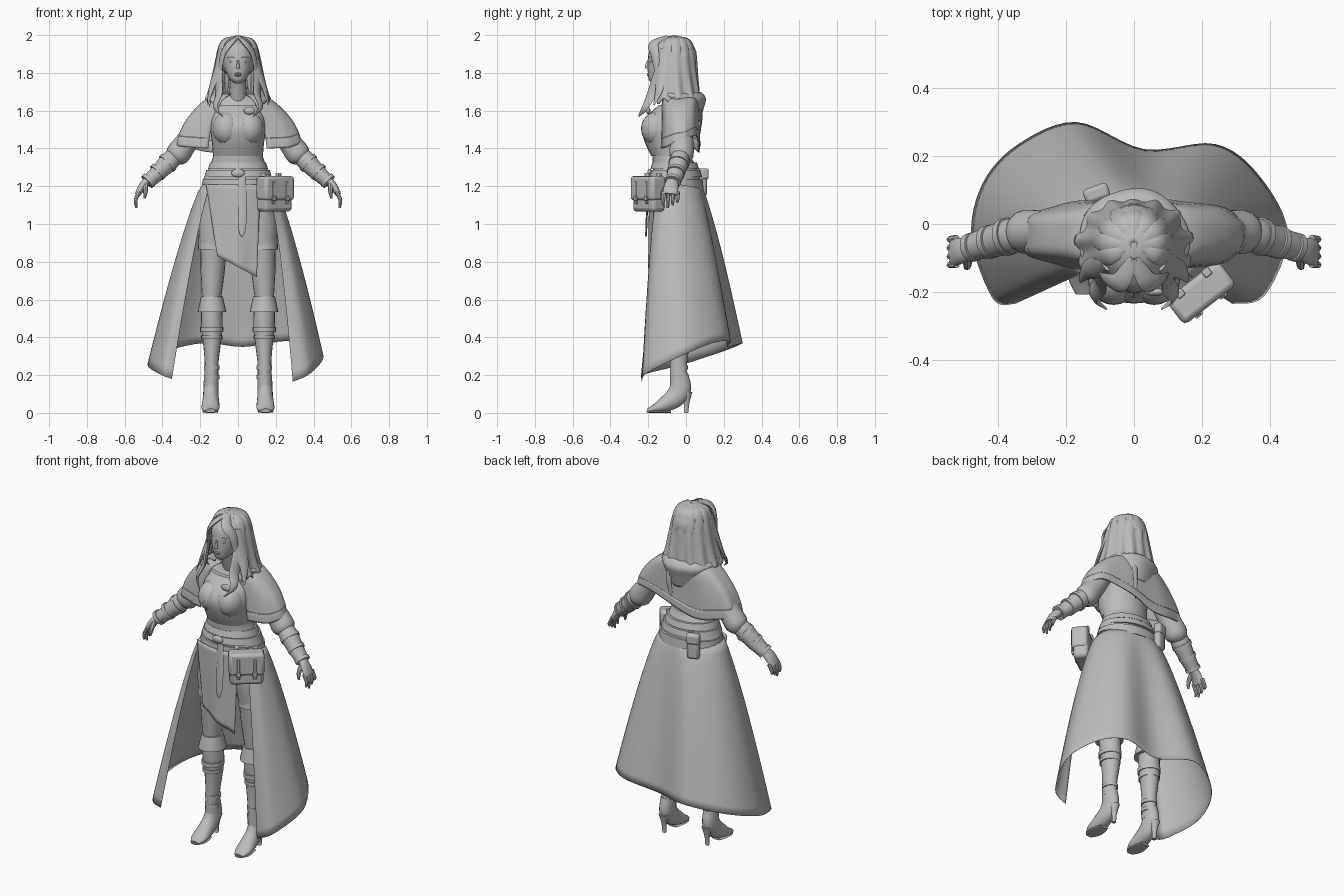
import bpy, bmesh, math, random
from mathutils import Vector, Matrix

random.seed(4)
if "Cube" in bpy.data.objects:
    bpy.data.objects.remove(bpy.data.objects["Cube"])

clay = bpy.data.materials.new("plain grey")
clay.use_nodes = True
GREY = (.5, .5, .5, 1)
clay.diffuse_color = GREY
clay.node_tree.nodes["Principled BSDF"].inputs["Base Color"].default_value = GREY
X, Z = Vector((1, 0, 0)), Vector((0, 0, 1))
SIDES = (("left", 1), ("right", -1))
parts = []


def finish(name, bm):
    bmesh.ops.recalc_face_normals(bm, faces=bm.faces)
    mesh = bpy.data.meshes.new(name)
    bm.to_mesh(mesh)
    bm.free()
    mesh.materials.append(clay)
    obj = bpy.data.objects.new(name, mesh)
    bpy.context.collection.objects.link(obj)
    parts.append(obj)
    return obj


def spline(points, t):
    """Smooth curve through tuples of any length, t from 0 to 1."""
    last = len(points) - 1
    i = min(int(t * last), last - 1)
    f = t * last - i
    a, b, c, d = (points[max(0, min(last, i + k))] for k in (-1, 0, 1, 2))
    return [q + f / 2 * (r - p + f * (2*p - 5*q + 4*r - s + f * (3 * (q - r) + s - p)))
            for p, q, r, s in zip(a, b, c, d)]


def tube(name, points, side=X, axis=None, mirror=1, seg=18, sub=4):
    """Closed tube through (x, y, z, radius along side, other radius)."""
    count = (len(points) - 1) * sub
    rows = [spline(points, k / count) for k in range(count + 1)]
    centres = [Vector(row[:3]) for row in rows]
    bm = bmesh.new()
    rings = []
    for k, row in enumerate(rows):
        along = axis or (centres[min(k + 1, count)] - centres[max(k - 1, 0)]).normalized()
        a = (side - along * side.dot(along)).normalized()
        b = along.cross(a)
        ring = []
        for j in range(seg):
            t = math.tau * j / seg
            p = centres[k] + a * math.cos(t) * row[3] + b * math.sin(t) * row[4]
            ring.append(bm.verts.new((p.x * mirror, p.y, p.z)))
        rings.append(ring)
    for low, high in zip(rings, rings[1:]):
        for j in range(seg):
            n = (j + 1) % seg
            bm.faces.new((low[j], low[n], high[n], high[j]))
    bm.faces.new(rings[0])
    bm.faces.new(rings[-1])
    return finish(name, bm)


def sheet(name, shape, across, down, thick=.004):
    """Cloth from shape(u, v), given a little thickness."""
    bm = bmesh.new()
    grid = [[bm.verts.new(shape(i / across, j / down)) for i in range(across + 1)]
            for j in range(down + 1)]
    for top, low in zip(grid, grid[1:]):
        for i in range(across):
            bm.faces.new((top[i], top[i + 1], low[i + 1], low[i]))
    obj = finish(name, bm)
    obj.modifiers.new("thickness", "SOLIDIFY").thickness = thick
    return obj


def ball(name, place, size):
    bm = bmesh.new()
    bmesh.ops.create_uvsphere(bm, u_segments=24, v_segments=14, radius=1,
                              matrix=Matrix.Translation(place) @ Matrix.Diagonal((*size, 1)))
    return finish(name, bm)


def box(name, place, size, turn=0, bevel=.01):
    bm = bmesh.new()
    bmesh.ops.create_cube(bm, size=1, matrix=Matrix.Translation(place)
                          @ Matrix.Rotation(turn, 4, "Z") @ Matrix.Diagonal((*size, 1)))
    obj = finish(name, bm)
    mod = obj.modifiers.new("soft edges", "BEVEL")
    mod.width, mod.segments = bevel, 2
    return obj


def band(name, x, y, low, high, wide, deep, flare=0, mirror=1):
    """Upright ring around a limb or the waist, flared at the bottom."""
    return tube(name, [(x, y, low, wide + flare, deep + flare), (x, y, high, wide, deep)],
                axis=Z, mirror=mirror, seg=24, sub=2)


# Torso, with a fitted bodice
tube("torso", [(0, -.05, 1.08, .15, .11), (0, -.05, 1.22, .185, .125), (0, -.06, 1.3, .152, .115),
               (0, -.08, 1.38, .13, .1), (0, -.08, 1.5, .145, .115), (0, -.06, 1.58, .165, .1),
               (0, -.04, 1.64, .13, .07), (0, -.05, 1.69, .05, .05)], axis=Z, seg=28)
tube("bodice", [(0, -.08, 1.36, .132, .104), (0, -.095, 1.43, .138, .122), (0, -.108, 1.5, .146, .126),
                (0, -.1, 1.56, .14, .113), (0, -.07, 1.63, .12, .075)], axis=Z, seg=28)
tube("neck", [(0, -.05, 1.64, .055, .05), (0, -.08, 1.72, .044, .046), (0, -.1, 1.8, .045, .05)])
band("shirt_hem", 0, -.06, 1.29, 1.325, .148, .118, .012)
band("upper_belt", 0, -.055, 1.25, 1.285, .168, .13, .01)
band("lower_belt", 0, -.05, 1.18, 1.235, .188, .138, .006)
ball("belt_buckle", (0, -.193, 1.27), (.035, .012, .022))
tube("belt_tail", [(.02, -.195, 1.25, .02, .005), (.024, -.205, 1.1, .023, .005),
                   (.022, -.21, .98, .02, .005), (.02, -.212, .935, .006, .004)], seg=8)

# Head and face
tube("head", [(0, -.155, 1.745, .018, .025), (0, -.145, 1.765, .042, .052),
              (0, -.125, 1.8, .062, .077), (0, -.115, 1.84, .074, .088), (0, -.1, 1.89, .082, .1),
              (0, -.085, 1.94, .075, .1), (0, -.08, 1.98, .04, .05)], axis=Z, seg=28)
tube("nose", [(0, -.197, 1.87, .005, .006), (0, -.208, 1.837, .008, .009),
              (0, -.206, 1.825, .012, .008)], seg=10)
for k, lip in enumerate(("lower_lip", "upper_lip")):
    ball(lip, (0, -.196, 1.787 + k * .009), (.019, .01, .006))

# Hair: a scalp, a flowing shell of strands, and loose locks
ball("hair_cap", (0, -.064, 1.885), (.104, .122, .113))
FALL = [(.01, 1.998), (.075, 1.975), (.108, 1.905), (.12, 1.82), (.127, 1.73), (.132, 1.65)]


def hair_shell(u, v):
    t = math.radians(125) * (2 * u - 1)
    r, z = spline(FALL, v)
    strand = math.sin(t * 13 + 2 * v)
    r += .04 * v ** 3 * abs(math.sin(t)) + .005 * v * strand
    return (r * math.sin(t), -.062 + r * math.cos(t), z + .015 * v ** 4 * strand)


sheet("hair_shell", hair_shell, 90, 18)


def lock(name, path, width, side=X, mirror=1):
    last = len(path) - 1
    fat = [width * (1 - .9 * (k / last) ** 2) * (.5 if k == 0 else 1) for k in range(last + 1)]
    return tube(name, [(*p, w, w * .35) for p, w in zip(path, fat)], side, mirror=mirror, seg=8)


for k in range(9):
    t = math.radians(-112 + 28 * k)
    s, c = math.sin(t), math.cos(t)
    tip = random.uniform(-.03, .02)
    out = .126 + .04 * abs(s)
    path = [(r * s, -.062 + r * c, z) for r, z in
            ((.03, 1.988), (.08, 1.966), (.109, 1.89), (.121, 1.78), (out, 1.64 + tip))]
    lock("hair_lock", path, .03, Vector((c, -s, 0)))
OUTWARD = Vector((.5, .85, 0))
for side, m in SIDES:
    lock(side + "_fringe", [(.004, -.1, 1.992), (.04, -.17, 1.957), (.08, -.165, 1.9),
                            (.098, -.152, 1.8), (.12, -.155, 1.7)], .032, OUTWARD, m)
    lock(side + "_front_lock", [(.09, -.13, 1.87), (.104, -.148, 1.77), (.1, -.18, 1.69),
                                (.12, -.215, 1.62), (.08, -.25, 1.57)], .04, OUTWARD, m)
    lock(side + "_cheek_lock", [(.085, -.12, 1.93), (.105, -.13, 1.82), (.14, -.14, 1.72),
                                (.16, -.17, 1.63)], .042, OUTWARD, m)
lock("trailing_lock", [(.04, .05, 1.72), (.06, .08, 1.6), (.05, .075, 1.5), (.04, .06, 1.42)], .02)

# Shoulder cape with its lopsided hem, and the lowered hood
HEM = [(z,) for z in (1.4, 1.41, 1.42, 1.4, 1.38, 1.44, 1.47, 1.44, 1.41, 1.4)]
DRAPE = [(.075, .07, 0), (.175, .1, .12), (.265, .103, .45), (.312, .105, .75), (.33, .108, 1)]


def cape(u, v):
    t = math.radians(152) * (2 * u - 1)
    wide, deep, drop = spline(DRAPE, v)
    low = spline(HEM, u)[0]
    ripple = 1 + .02 * v * math.sin(9 * t)
    # Squared-off outline, so the cloth passes around the sleeves
    c = math.copysign(abs(math.cos(t)) ** .6, math.cos(t))
    return (wide * math.sin(t) * ripple, -.033 + deep * c * ripple,
            1.69 + (low - 1.69) * drop)


HOOD = [(.09, 1.69), (.125, 1.7), (.155, 1.665), (.142, 1.61), (.122, 1.54)]


def hood(u, v):
    t = math.radians(125) * (2 * u - 1)
    r, z = spline(HOOD, v)
    r *= 1 + .03 * math.sin(5 * t) * v
    return (r * math.sin(t) * 1.05, -.05 + r * math.cos(t),
            z + .09 * v * v * (1 - math.cos(t)) - .02 * v * math.sin(t) ** 2)


sheet("shoulder_cape", cape, 64, 16)
sheet("cape_trim", lambda u, v: cape(u, .8 + .2 * v), 64, 3, .007)
sheet("lowered_hood", hood, 40, 16, .006)
ball("cape_clasp", (.06, -.2, 1.6), (.03, .012, .02))

# Long open skirt and the slanted front panel
SKIRT_HEM = [(-.35, -.235, .18), (-.415, -.22, .205), (-.478, -.04, .25), (-.445, .12, .3),
             (-.34, .235, .34), (-.17, .3, .37), (.03, .22, .35), (.24, .235, .38),
             (.37, .14, .37), (.453, -.03, .3), (.385, -.21, .21), (.29, -.235, .165)]


def skirt(u, v):
    t = math.radians(130) * (2 * u - 1)
    x, y, z = spline(SKIRT_HEM, u)
    f = v ** (.8 - max(0, u - .8))
    top = (.19 * math.sin(t), -.055 + .135 * math.cos(t))
    return (top[0] + (x - top[0]) * f, top[1] + (y - top[1]) * f, 1.21 + (z - 1.21) * v)


def panel(u, v):
    x = (-.17 + .06 * v) * (1 - u) + (.12 - .02 * v) * u
    y = -.195 + 1.6 * x * x + .006 * v * math.sin(u * 9)
    return (x, y, 1.21 + (-.38 - .11 * u) * v)


sheet("long_skirt", skirt, 66, 20, .002)
sheet("front_panel", panel, 20, 16)

for side, m in SIDES:
    ball(side + "_bust", (m * .06, -.158, 1.505), (.076, .08, .088))
    ball(side + "_eye", (m * .033, -.184, 1.862), (.016, .01, .008))
    tube(side + "_brow", [(.014, -.197, 1.88, .002, .003), (.036, -.19, 1.885, .003, .004),
                         (.056, -.174, 1.88, .002, .003)], side=Z, mirror=m, seg=8)

    # Arms
    tube(side + "_puffed_sleeve", [(.15, -.03, 1.61, .045, .05), (.22, -.025, 1.51, .055, .06),
                                   (.275, -.022, 1.43, .06, .062), (.322, -.024, 1.365, .064, .064),
                                   (.345, -.028, 1.335, .035, .04)], mirror=m)
    tube(side + "_bracer", [(.325, -.025, 1.37, .044, .045), (.36, -.035, 1.335, .052, .052),
                            (.42, -.052, 1.275, .044, .047), (.475, -.067, 1.225, .036, .04)], mirror=m)
    for k in range(3):
        t = k / 2
        p = Vector((.365, -.035, 1.33)).lerp(Vector((.468, -.066, 1.235)), t)
        q = p + Vector((.014, -.004, -.013))
        r = .056 - .013 * t
        tube(side + "_bracer_strap", [(*p, r, r), (*q, r, r)], mirror=m, sub=1)
    tube(side + "_palm", [(.465, -.065, 1.24, .024, .027), (.505, -.078, 1.2, .021, .038),
                          (.532, -.083, 1.155, .015, .042)], mirror=m)
    for k in range(4):
        y = -.118 + k * .025
        drop = .015 * abs(k - 1)
        tube(side + "_finger", [(.522, y, 1.17, .011, .011), (.541, y - .002, 1.13, .01, .01),
                                (.539, y - .003, 1.085 + drop, .006, .006)], mirror=m, seg=8)
    tube(side + "_thumb", [(.49, -.095, 1.21, .014, .014), (.49, -.122, 1.17, .012, .012),
                           (.495, -.128, 1.135, .006, .006)], mirror=m, seg=8)

    # Legs and shorts
    tube(side + "_thigh", [(.09, -.05, 1.15, .09, .105), (.118, -.05, 1, .088, .098),
                           (.13, -.05, .87, .07, .08), (.134, -.048, .75, .064, .068),
                           (.14, -.045, .6, .05, .055)], axis=Z, mirror=m)
    tube(side + "_short_leg", [(.095, -.05, 1.12, .095, .11), (.12, -.05, 1, .09, .1),
                               (.135, -.05, .87, .073, .083)], axis=Z, mirror=m)
    band(side + "_short_cuff", .135, -.05, .865, .9, .075, .085, .002, m)

    # Heeled boots
    tube(side + "_boot_shaft", [(.14, -.045, .6, .054, .06), (.138, -.035, .46, .057, .062),
                                (.138, -.035, .35, .045, .053), (.14, -.04, .25, .036, .046),
                                (.142, -.035, .14, .04, .05)], axis=Z, mirror=m)
    tube(side + "_boot_foot", [(.142, -.035, .2, .038, .048), (.143, -.03, .13, .04, .058),
                               (.144, -.06, .08, .042, .054), (.145, -.12, .042, .047, .04),
                               (.146, -.165, .023, .046, .023), (.146, -.205, .012, .026, .011)], mirror=m)
    tube(side + "_sole", [(.146, -.08, .006, .03, .006), (.146, -.13, .006, .042, .006),
                          (.146, -.17, .006, .042, .006), (.146, -.208, .006, .022, .005)], mirror=m)
    tube(side + "_heel", [(.143, .004, .11, .03, .03), (.143, .003, .05, .014, .015),
                          (.143, 0, 0, .012, .012)], axis=Z, mirror=m)
    band(side + "_knee_cuff", .138, -.045, .535, .615, .058, .064, .018, m)
    for low, high, wide in ((.43, .455, .061), (.39, .41, .056), (.23, .25, .042), (.18, .2, .042)):
        band(side + "_boot_strap", .139, -.038, low, high, wide, wide + .006, 0, m)

# Hip bag, angled round the waist, and the small back pouch
TURN = math.radians(38)
spot = Vector((.193, -.197, 1.155))
spin = Matrix.Rotation(TURN, 3, "Z")
box("hip_bag", spot, (.185, .085, .18), TURN, .02)
box("bag_flap", spot + spin @ Vector((0, -.006, .035)), (.195, .092, .13), TURN, .016)
for k in (-1, 1):
    box("bag_strap", spot + spin @ Vector((k * .045, -.05, .01)), (.016, .012, .12), TURN, .003)
    box("bag_buckle", spot + spin @ Vector((k * .045, -.054, -.02)), (.026, .01, .025), TURN, .003)
    box("bag_hanger", spot + spin @ Vector((k * .05, .03, .09)), (.025, .025, .05), TURN, .005)
box("back_pouch", (-.11, .085, 1.22), (.07, .04, .15), math.radians(20), .015)
box("back_pouch_flap", (-.11, .09, 1.265), (.076, .045, .06), math.radians(20), .012)

# Smooth shading with crisp edges
bpy.ops.object.select_all(action="DESELECT")
for obj in parts:
    obj.select_set(True)
bpy.context.view_layer.objects.active = parts[0]
bpy.ops.object.shade_smooth_by_angle(angle=math.radians(40))
